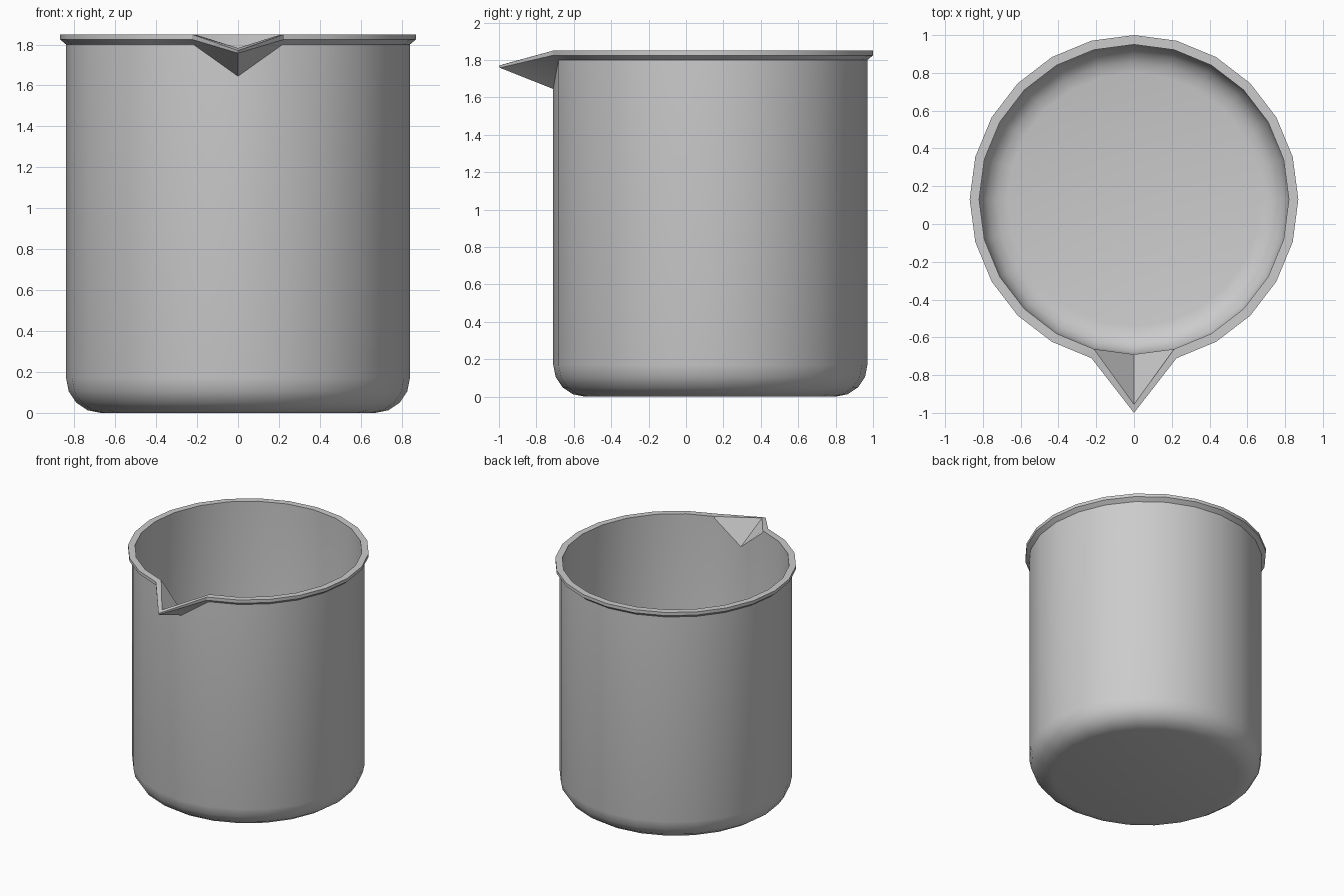
import bpy, bmesh
from math import sin, cos, pi, radians

if "Cube" in bpy.data.objects:
    bpy.data.objects.remove(bpy.data.objects["Cube"])

SIDES = 24
CENTRE_Y = 0.13
R_OUT, R_IN, WALL = 0.84, 0.82, 0.02
CORNER, STEPS = 0.17, 4


def corner(r, z, radius):
    """Rounded bottom corner from the floor up to the wall, as (r, z)."""
    pts = []
    for i in range(STEPS + 1):
        a = pi / 2 * i / STEPS
        pts.append((r - radius + radius * sin(a), z + radius - radius * cos(a)))
    return pts


# Closed cross-section: outside up, over the lip, inside down
outer = corner(R_OUT, 0, CORNER)
inner = corner(R_IN, WALL, CORNER - WALL)[::-1]
lip = [(R_OUT, 1.80), (0.87, 1.825), (0.87, 1.85), (R_IN, 1.85), (R_IN, 1.835)]
# The same five lip points pulled out and down at the pouring spout
spout = [(R_OUT, 1.645), (1.125, 1.758), (1.13, 1.77), (1.085, 1.783), (R_IN, 1.655)]

bm = bmesh.new()
columns = []
for k in range(SIDES):
    a = -pi / 2 + 2 * pi * k / SIDES
    profile = outer + (spout if k == 0 else lip) + inner
    columns.append([bm.verts.new((r * cos(a), CENTRE_Y + r * sin(a), z))
                    for r, z in profile])

for k in range(SIDES):
    c, d = columns[k], columns[(k + 1) % SIDES]
    for j in range(len(c) - 1):
        bm.faces.new((c[j], d[j], d[j + 1], c[j + 1]))

# Underside and inner floor
bm.faces.new([c[0] for c in reversed(columns)])
bm.faces.new([c[-1] for c in columns])
bmesh.ops.recalc_face_normals(bm, faces=bm.faces)

mesh = bpy.data.meshes.new("beaker")
bm.to_mesh(mesh)
bm.free()
beaker = bpy.data.objects.new("beaker", mesh)
bpy.context.collection.objects.link(beaker)
bpy.context.view_layer.objects.active = beaker
beaker.select_set(True)
bpy.ops.object.shade_smooth_by_angle(angle=radians(30))
